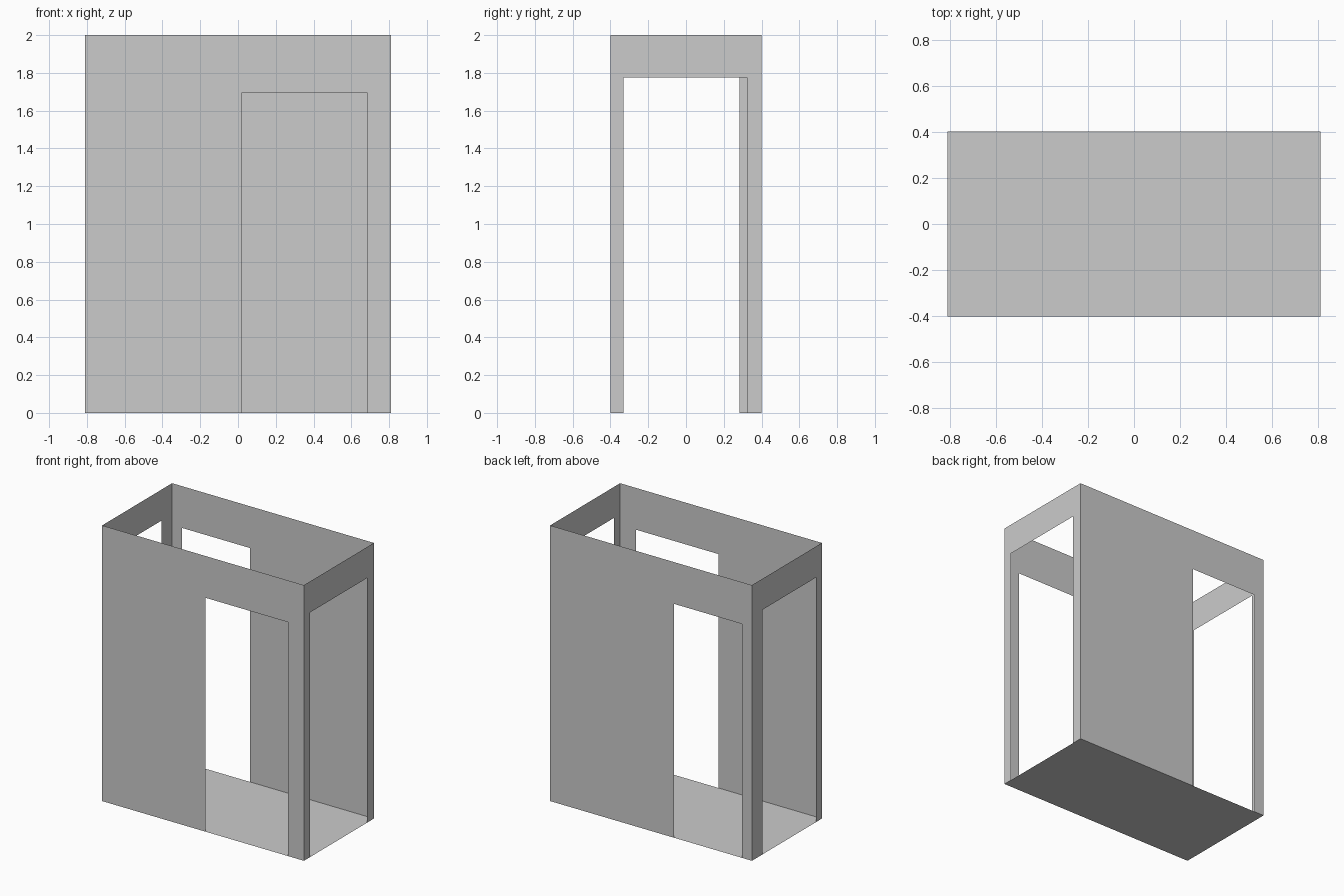
import bpy, bmesh
from mathutils import Vector

if "Cube" in bpy.data.objects:
    bpy.data.objects.remove(bpy.data.objects["Cube"])

HX, HY, H = 0.81, 0.401, 2.0   # half width, half depth, height


def sheet(name, quads):
    """One flat, zero-thickness panel made of quads, shared corners welded."""
    bm = bmesh.new()
    for quad in quads:
        bm.faces.new([bm.verts.new(p) for p in quad])
    bmesh.ops.remove_doubles(bm, verts=bm.verts[:], dist=0.0001)
    mesh = bpy.data.meshes.new(name)
    bm.to_mesh(mesh)
    bm.free()
    obj = bpy.data.objects.new(name, mesh)
    bpy.context.collection.objects.link(obj)
    return obj


def wall(name, start, end, a, b, top):
    """Wall from start to end with a doorway between distances a and b."""
    start, end = Vector((*start, 0)), Vector((*end, 0))
    length = (end - start).length
    along = (end - start) / length

    def p(d, z):
        return start + along * d + Vector((0, 0, z))

    def rect(d0, d1, z0, z1):
        return [p(d0, z0), p(d1, z0), p(d1, z1), p(d0, z1)]

    # Two posts up to door height, and the lintel split above them
    return sheet(name, [rect(0, a, 0, top), rect(b, length, 0, top),
                        rect(0, a, top, H), rect(a, b, top, H),
                        rect(b, length, top, H)])


# Four walls, counter-clockwise so that normals face outwards
wall("front_wall", (-HX, -HY), (HX, -HY), HX + 0.02, HX + 0.683, 1.697)
wall("right_wall", (HX, -HY), (HX, HY), HY - 0.332, HY + 0.324, 1.775)
wall("back_wall", (HX, HY), (-HX, HY), HX + 0.185, HX + 0.73, 1.697)
wall("left_wall", (-HX, HY), (-HX, -HY), HY - 0.282, HY + 0.332, 1.775)

# Floor, top is open
sheet("floor", [[(-HX, -HY, 0), (-HX, HY, 0), (HX, HY, 0), (HX, -HY, 0)]])
